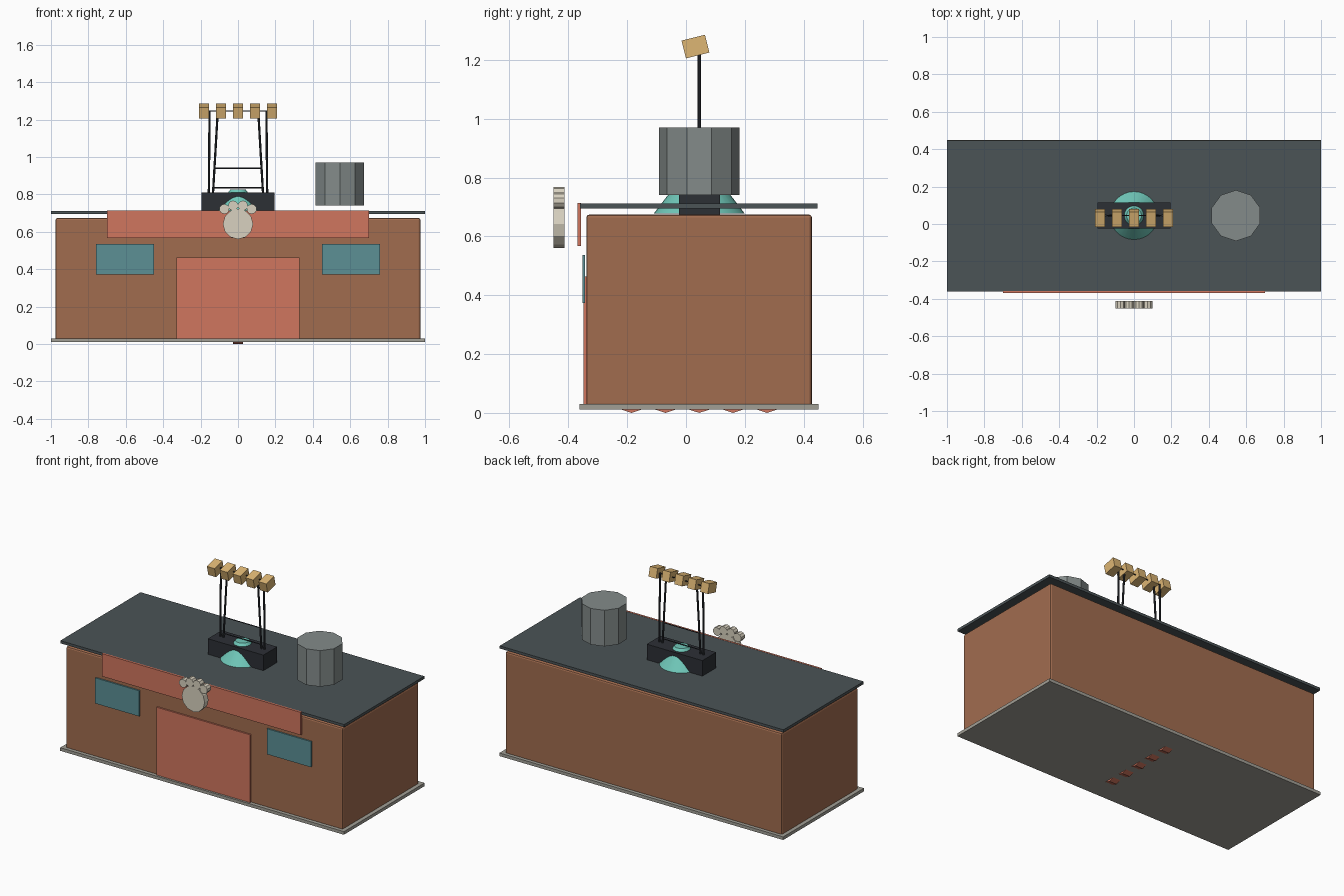
import bpy, math
from mathutils import Vector, Matrix

if "Cube" in bpy.data.objects:
    bpy.data.objects.remove(bpy.data.objects["Cube"])


def mat(name, r, g, b):
    m = bpy.data.materials.new(name)
    m.diffuse_color = [(c / 255) ** 2.2 for c in (r, g, b)] + [1]
    m.use_nodes = True
    m.node_tree.nodes["Principled BSDF"].inputs["Base Color"].default_value = m.diffuse_color
    return m


BROWN = mat("brown_wall", 160, 108, 80)
CORAL = mat("coral", 207, 117, 95)
SLATE = mat("slate", 76, 84, 87)
STONE = mat("stone", 160, 157, 148)
GLASS = mat("glass", 92, 142, 148)
DARK = mat("dark_metal", 48, 51, 56)
TEAL = mat("teal", 112, 200, 185)
TAN = mat("tan", 220, 180, 115)
CREAM = mat("cream", 215, 208, 190)
STEEL = mat("steel", 130, 138, 137)


def finish(name, m):
    o = bpy.context.object
    o.name = name
    o.data.materials.append(m)
    return o


def box(name, m, x, y, z, bevel=0):
    lo, hi = Vector((x[0], y[0], z[0])), Vector((x[1], y[1], z[1]))
    bpy.ops.mesh.primitive_cube_add(size=1, location=(lo + hi) / 2)
    o = finish(name, m)
    o.data.transform(Matrix.Diagonal((hi - lo).to_4d()))
    if bevel:
        b = o.modifiers.new("bevel", 'BEVEL')
        b.width, b.segments = bevel, 2
    return o


def cyl(name, m, loc, r, depth, sides, rot=(0, 0, 0)):
    bpy.ops.mesh.primitive_cylinder_add(vertices=sides, radius=r, depth=depth,
                                        location=loc, rotation=rot)
    return finish(name, m)


def rod(name, a, b, r):
    a, b = Vector(a), Vector(b)
    rot = (b - a).to_track_quat('Z', 'Y').to_euler()
    return cyl(name, DARK, (a + b) / 2, r, (b - a).length, 8, rot)


CY = 0.045  # depth centre of the building

# Main building
box("base_slab", STONE, (-1, 1), (-0.362, 0.45), (0.011, 0.031))
box("walls", BROWN, (-0.975, 0.975), (-0.339, 0.428), (0.022, 0.674), 0.01)
box("roof", SLATE, (-1, 1), (-0.36, 0.447), (0.695, 0.712))
box("door", CORAL, (-0.33, 0.33), (-0.349, -0.335), (0.03, 0.463))
box("front_fascia", CORAL, (-0.70, 0.70), (-0.369, -0.357), (0.568, 0.713))
for s, side in ((-1, "left"), (1, "right")):
    box(side + "_window", GLASS, sorted((s * 0.45, s * 0.76)),
        (-0.352, -0.343), (0.373, 0.536))

# Paw ornament on the front
front = (math.pi / 2, 0, 0)
cyl("paw_pad", CREAM, (0, -0.432, 0.642), 0.081, 0.038, 12, front)
for i, (x, z) in enumerate(((-0.073, 0.722), (-0.026, 0.74), (0.026, 0.74), (0.073, 0.722))):
    cyl(f"paw_toe_{i + 1}", CREAM, (x, -0.432, z), 0.027, 0.038, 10, front)

# Roof tank
cyl("roof_tank", STEEL, (0.545, CY, 0.855), 0.136, 0.23, 10)

# Teal cone passing through the dark plinth
box("plinth", DARK, (-0.196, 0.196), (-0.024, 0.115), (0.675, 0.811))
bpy.ops.mesh.primitive_cone_add(vertices=32, radius1=0.155, radius2=0.04, depth=0.15,
                                location=(0, CY, 0.752))
finish("cone_vent", TEAL)
bpy.ops.object.shade_smooth_by_angle(angle=math.radians(40))

# Frame of leaning posts and crossbars
for s, side in ((-1, "left"), (1, "right")):
    rod(side + "_outer_post", (s * 0.156, CY, 0.80), (s * 0.152, CY, 1.25), 0.006)
    rod(side + "_inner_post", (s * 0.134, CY, 0.80), (s * 0.108, CY, 1.25), 0.006)
for i, (z, w) in enumerate(((0.836, 0.13), (0.94, 0.125), (1.247, 0.15))):
    rod(f"crossbar_{i + 1}", (-w, CY, z), (w, CY, z), 0.003)

# Row of tilted blocks on the frame
for i in range(5):
    x = (i - 2) * 0.091
    o = box(f"top_block_{i + 1}", TAN, (x - 0.027, x + 0.027),
            (-0.009, 0.073), (1.214, 1.276))
    o.rotation_euler.x = math.radians(14)

# Small wedge feet under the slab
for i in range(5):
    y = CY + (i - 2) * 0.115
    me = bpy.data.meshes.new("foot")
    pts = [(x, y + dy, z) for x in (-0.027, 0.027)
           for dy, z in ((-0.04, 0.013), (0.04, 0.013), (0, 0))]
    me.from_pydata(pts, [], [(0, 1, 2), (5, 4, 3), (0, 3, 4, 1), (1, 4, 5, 2), (2, 5, 3, 0)])
    me.materials.append(CORAL)
    bpy.context.collection.objects.link(bpy.data.objects.new(f"foot_{i + 1}", me))
